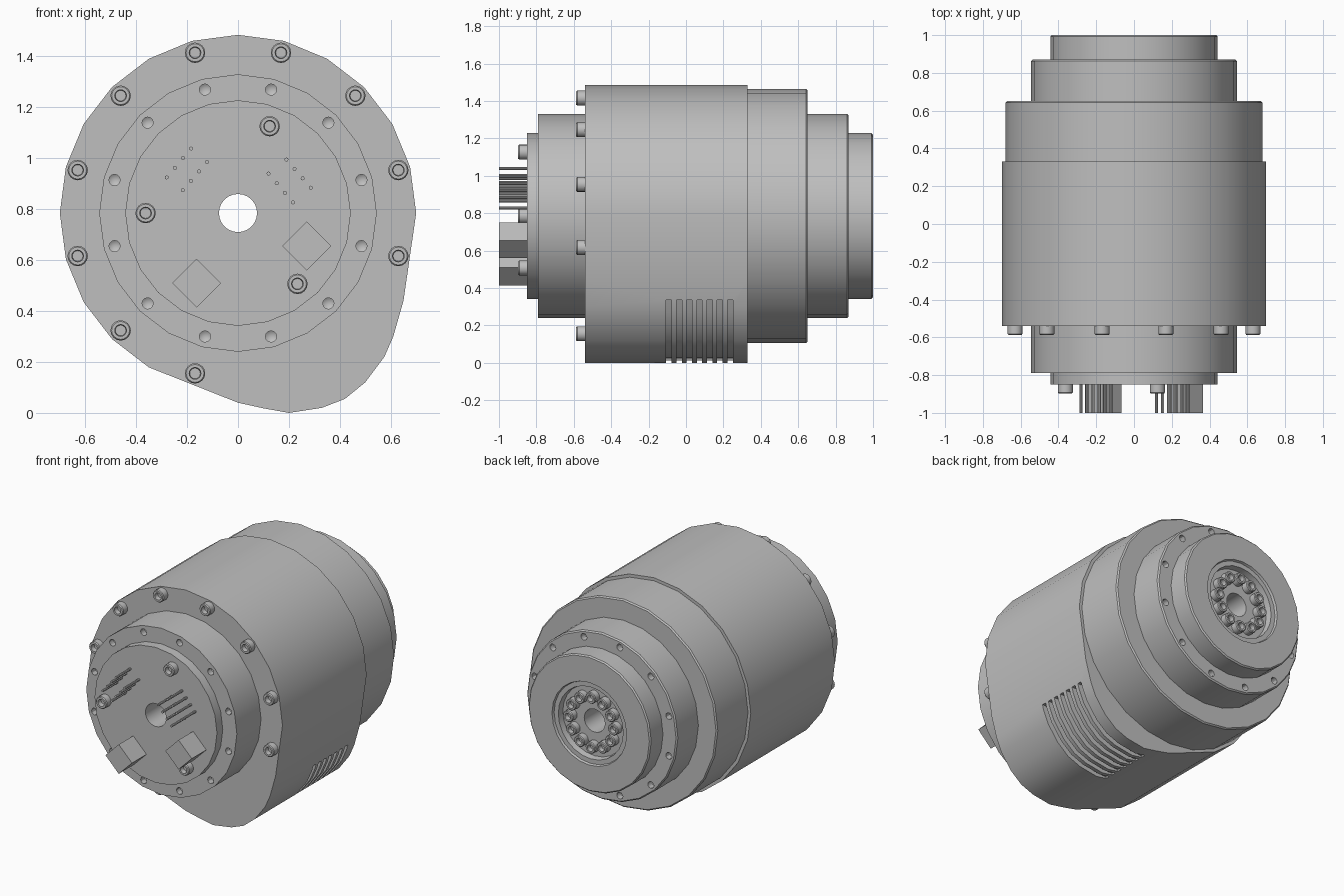
import bpy, bmesh, math

cube = bpy.data.objects.get("Cube")
if cube:
    bpy.data.objects.remove(cube)

AXIS_Z = 0.785
CENTRE = [(0, AXIS_Z)]
BORE = 0.075

grey = bpy.data.materials.new("plain grey")
grey.use_nodes = True
colour = (0.52, 0.52, 0.52, 1)
grey.diffuse_color = colour
grey.node_tree.nodes["Principled BSDF"].inputs["Base Color"].default_value = colour


def finish(name, bm):
    bmesh.ops.remove_doubles(bm, verts=bm.verts, dist=0.00005)
    bmesh.ops.recalc_face_normals(bm, faces=bm.faces)
    mesh = bpy.data.meshes.new(name)
    bm.to_mesh(mesh)
    bm.free()
    mesh.materials.append(grey)
    obj = bpy.data.objects.new(name, mesh)
    bpy.context.collection.objects.link(obj)
    return obj


def lathe(name, profile, centres=CENTRE, sides=24, closed=False):
    """Spin an (r, y) profile round the y axis at each (x, z) centre."""
    bm = bmesh.new()
    for cx, cz in centres:
        rings = []
        for i in range(sides):
            a = 2 * math.pi * i / sides
            rings.append([bm.verts.new((cx + r * math.sin(a), y, cz + r * math.cos(a)))
                          for r, y in profile])
        count = len(profile)
        for i in range(sides):
            p, q = rings[i], rings[(i + 1) % sides]
            for j in range(count if closed else count - 1):
                k = (j + 1) % count
                loop = [p[j], p[k], q[k], q[j]]
                if profile[j][0] == 0:
                    loop = [p[j], p[k], q[k]]
                elif profile[k][0] == 0:
                    loop = [p[j], p[k], q[j]]
                bm.faces.new(loop)
    return finish(name, bm)


def rod(name, radius, y0, y1, centres=CENTRE, sides=24):
    return lathe(name, [(0, y0), (radius, y0), (radius, y1), (0, y1)], centres, sides)


def prism(name, outline, spans):
    """Extrude an (x, z) outline along y over each span."""
    bm = bmesh.new()
    for y0, y1 in spans:
        a = [bm.verts.new((x, y0, z)) for x, z in outline]
        b = [bm.verts.new((x, y1, z)) for x, z in outline]
        bm.faces.new(a)
        bm.faces.new(b)
        for i in range(len(a)):
            j = (i + 1) % len(a)
            bm.faces.new((a[i], a[j], b[j], b[i]))
    return finish(name, bm)


def cut(obj, cutter):
    mod = obj.modifiers.new("cut", "BOOLEAN")
    mod.operation = "DIFFERENCE"
    mod.solver = "EXACT"
    mod.object = cutter
    bpy.context.view_layer.objects.active = obj
    bpy.ops.object.modifier_apply(modifier=mod.name)
    bpy.data.objects.remove(cutter)


def circle(radius, degrees):
    return [(radius * math.cos(math.radians(d)), AXIS_Z + radius * math.sin(math.radians(d)))
            for d in degrees]


def bolts(name, centres, base, top, radius=0.04):
    """Socket head screws standing on y = base and ending at y = top."""
    h = top - base
    return lathe(name, [(0, base + h * 0.35), (radius * 0.52, base + h * 0.35),
                        (radius * 0.58, top), (radius * 0.88, top),
                        (radius, top - h * 0.12), (radius, base), (0, base)], centres, 16)


def screw_holes(face, inward):
    return lathe("hole_cutter", [(0, face - inward * 0.02), (0.022, face - inward * 0.02),
                                 (0.022, face + inward * 0.04), (0, face + inward * 0.055)],
                 circle(0.502, range(15, 360, 30)), 12)


parts = []

# Main housing: round body with a bulge low on one side
outline = circle(0.70, range(0, 241, 15))
outline += [(0, 0.04), (0.1, 0.018), (0.2, 0), (0.33, 0.02), (0.42, 0.055),
            (0.5, 0.12), (0.575, 0.22), (0.61, 0.3), (0.65, 0.44)]
housing = prism("main_housing", outline, [(-0.54, 0.33)])
cut(housing, rod("bore_cutter", BORE, -0.7, 0.5))

# Cooling slots wrapping round the bulge
slot = [(0.59, 0.335), (0.56, 0.27), (0.52, 0.2), (0.45, 0.125), (0.38, 0.075),
        (0.3, 0.042), (0.2, 0.025), (0.13, 0.023), (0.1, -0.05), (0.75, -0.05), (0.75, 0.335)]
spans = [(-0.106 + i * 0.0545, -0.077 + i * 0.0545) for i in range(7)]
cut(housing, prism("slot_cutter", slot, spans))
parts.append(housing)

# Front flange and cap
front_flange = lathe("front_flange", [(BORE, -0.54), (0.545, -0.54), (0.545, -0.79),
                                      (BORE, -0.79)], closed=True)
cut(front_flange, screw_holes(-0.79, 1))
front_cap = lathe("front_cap", [(BORE, -0.79), (0.443, -0.79), (0.443, -0.85),
                                (BORE, -0.85)], closed=True)
parts += [front_flange, front_cap]

# Rear stages with chamfered rims
rear_ring = lathe("rear_ring", [(BORE, 0.33), (0.68, 0.33), (0.68, 0.642), (0.672, 0.65),
                                (BORE, 0.65)], closed=True)
rear_flange = lathe("rear_flange", [(BORE, 0.65), (0.545, 0.65), (0.545, 0.862),
                                    (0.537, 0.87), (BORE, 0.87)], closed=True)
cut(rear_flange, screw_holes(0.87, -1))
output_hub = lathe("output_hub", [(BORE, 0.87), (0.443, 0.87), (0.443, 0.992), (0.435, 1),
                                  (0.27, 1), (0.265, 0.985), (0.235, 0.985), (0.23, 0.945),
                                  (BORE, 0.945)], closed=True)
parts += [rear_ring, rear_flange, output_hub]

# Screws
housing_angles = [d for d in range(15, 360, 30) if d not in (285, 315)]
parts.append(bolts("housing_screws", circle(0.652, housing_angles), -0.54, -0.587))
parts.append(bolts("cap_screws", circle(0.363, (70, 180, 310)), -0.85, -0.897))
parts.append(bolts("output_screws", circle(0.163, range(0, 360, 30)), 0.945, 0.99, 0.037))

# Header pins: two double rows of four
pins = []
for i in range(4):
    s = i * 0.032
    pins += [(-0.28 + s, 0.925 + s * 1.18), (-0.217 + s, 0.875 + s * 1.15),
             (0.12 + s, 0.94 - s * 1.18), (0.19 + s, 0.995 - s * 1.15)]
parts.append(rod("header_pins", 0.008, -1, -0.85, pins, 8))

# Diamond-set connector blocks
parts.append(rod("connector_blocks", 0.096, -1, -0.85, [(0.27, 0.655), (-0.163, 0.51)], 4))

# Smooth the round walls, keep rims sharp
bpy.ops.object.select_all(action="DESELECT")
for obj in parts:
    obj.select_set(True)
bpy.context.view_layer.objects.active = parts[0]
bpy.ops.object.shade_smooth_by_angle(angle=math.radians(30))
